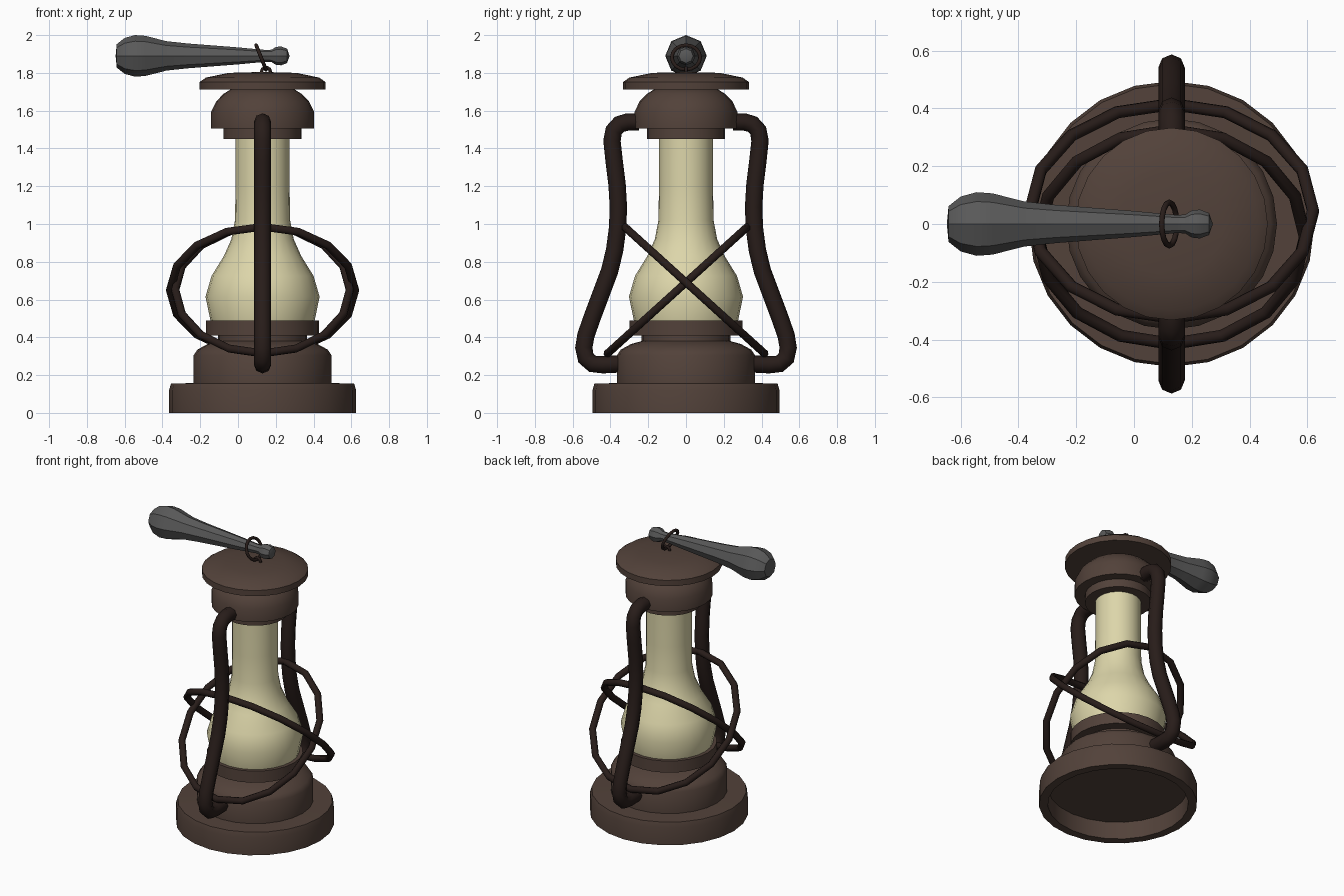
import bpy, bmesh, math
from mathutils import Vector, Matrix

if "Cube" in bpy.data.objects:
    bpy.data.objects.remove(bpy.data.objects["Cube"])

CX = 0.13  # lantern axis


def material(name, rgb):
    m = bpy.data.materials.new(name)
    m.diffuse_color = (*rgb, 1)
    m.use_nodes = True
    m.node_tree.nodes["Principled BSDF"].inputs["Base Color"].default_value = m.diffuse_color
    return m


BROWN = material("brown_metal", (0.085, 0.054, 0.042))
DARK = material("dark_metal", (0.021, 0.012, 0.010))
GLASS = material("pale_glass", (0.72, 0.67, 0.40))
GREY = material("grey_grip", (0.10, 0.10, 0.10))


def lathe(name, profile, sides, mat, matrix):
    """Revolve (radius, height) points about local z; radius 0 makes a pole."""
    bm = bmesh.new()
    verts = [bm.verts.new((r, 0, z)) for r, z in profile]
    edges = [bm.edges.new(p) for p in zip(verts, verts[1:])]
    bmesh.ops.spin(bm, geom=verts + edges, cent=(0, 0, 0), axis=(0, 0, 1),
                   angle=math.tau, steps=sides, use_merge=False)
    bmesh.ops.remove_doubles(bm, verts=bm.verts, dist=1e-4)
    bmesh.ops.recalc_face_normals(bm, faces=bm.faces)
    bm.transform(matrix)
    me = bpy.data.meshes.new(name)
    bm.to_mesh(me)
    bm.free()
    me.shade_smooth()
    me.set_sharp_from_angle(angle=math.radians(35))
    me.materials.append(mat)
    ob = bpy.data.objects.new(name, me)
    bpy.context.collection.objects.link(ob)
    return ob


def tube(name, points, radius, cyclic=False):
    cu = bpy.data.curves.new(name, 'CURVE')
    cu.dimensions = '3D'
    cu.bevel_depth = radius
    cu.bevel_resolution = 2
    cu.use_fill_caps = True
    sp = cu.splines.new('POLY')
    sp.points.add(len(points) - 1)
    for p, co in zip(sp.points, points):
        p.co = (*co, 1)
    sp.use_cyclic_u = cyclic
    cu.materials.append(DARK)
    ob = bpy.data.objects.new(name, cu)
    bpy.context.collection.objects.link(ob)


def ring(name, centre, u, v, radius, n=16):
    """Closed tube around an ellipse with half axes u and v."""
    c, u, v = Vector(centre), Vector(u), Vector(v)
    pts = [c + u * math.cos(math.tau * i / n) + v * math.sin(math.tau * i / n) for i in range(n)]
    tube(name, pts, radius, True)


axis = Matrix.Translation((CX, 0, 0))

# hollow stepped base with burner collar
lathe("base", [(0, 0.12), (0.44, 0.12), (0.44, 0), (0.495, 0), (0.495, 0.12), (0.485, 0.155),
               (0.365, 0.158), (0.365, 0.305), (0.345, 0.335), (0.29, 0.365), (0.235, 0.38),
               (0.235, 0.41), (0.30, 0.41), (0.30, 0.49), (0.27, 0.49), (0, 0.48)], 24, BROWN, axis)

# glass chimney
lathe("glass_chimney", [(0, 0.485), (0.275, 0.485), (0.302, 0.615), (0.27, 0.725), (0.205, 0.83),
                        (0.165, 0.92), (0.146, 1.02), (0.143, 1.2), (0.143, 1.46)], 24, GLASS, axis)

# cap and lid
lathe("cap", [(0, 1.45), (0.207, 1.45), (0.207, 1.505), (0.272, 1.505), (0.272, 1.595),
              (0.245, 1.65), (0.205, 1.69), (0.165, 1.715), (0, 1.715)], 24, BROWN, axis)
lathe("lid", [(0, 1.712), (0.333, 1.712), (0.333, 1.752), (0.30, 1.775), (0.18, 1.80),
              (0, 1.805)], 24, BROWN, axis)

# side tubes and crossing guard rings, mirrored front to back
arm = [(0.25, 1.54), (0.31, 1.54), (0.352, 1.528), (0.382, 1.495), (0.392, 1.44), (0.38, 1.33),
       (0.365, 1.21), (0.358, 1.09), (0.362, 0.98), (0.378, 0.86), (0.405, 0.75), (0.45, 0.63),
       (0.495, 0.51), (0.53, 0.41), (0.541, 0.345), (0.53, 0.29), (0.495, 0.26), (0.44, 0.255),
       (0.34, 0.26)]
for s, side, rx in ((1, "back", 0.49), (-1, "front", 0.462)):
    tube(side + "_side_tube", [(CX, s * y, z) for y, z in arm], 0.046)
    ring(side + "_guard_ring", (CX, s * 0.045, 0.65), (rx, 0, 0), (0, s * 0.37, -0.335), 0.022)

# hanging ring and lid eyelet
ring("hanging_ring", (0.122, 0, 1.882), (0, 0.075, 0), (-0.026, 0, 0.065), 0.010)
ring("lid_eyelet", (0.148, 0, 1.805), (0.024, 0, 0), (0, 0, 0.024), 0.009, 10)

# carrying grip laid through the ring
grip = [(0, -0.648), (0.062, -0.642), (0.095, -0.60), (0.110, -0.545), (0.106, -0.49),
        (0.078, -0.38), (0.066, -0.27), (0.045, 0.0), (0.031, 0.15), (0.033, 0.178),
        (0.047, 0.20), (0.050, 0.228), (0.038, 0.26), (0, 0.273)]
along_x = Matrix.Translation((0, 0, 1.89)) @ Matrix.Rotation(math.pi / 2, 4, 'Y')
lathe("grip", grip, 8, GREY, along_x).data.shade_smooth()
